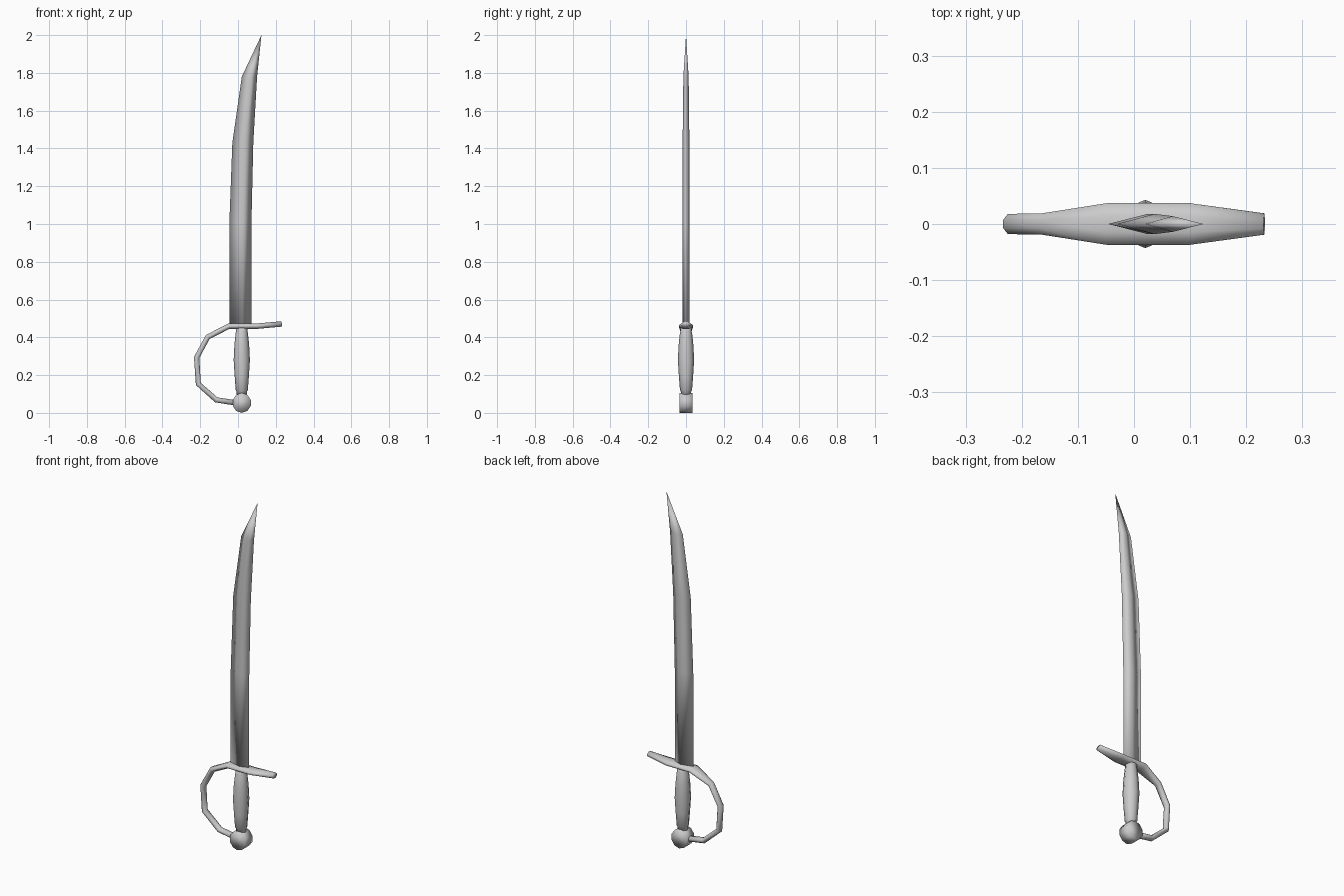
import bpy, bmesh
from math import sin, cos, pi
from mathutils import Vector

if "Cube" in bpy.data.objects:
    bpy.data.objects.remove(bpy.data.objects["Cube"])


def loft(name, rings):
    """Skin a list of equal-length rings; one-point rings become tips."""
    bm = bmesh.new()
    loops = [[bm.verts.new(p) for p in ring] for ring in rings]
    for a, b in zip(loops, loops[1:]):
        n = len(a)
        for i in range(n):
            j = (i + 1) % n
            if len(b) == 1:
                bm.faces.new((a[i], a[j], b[0]))
            else:
                bm.faces.new((a[i], a[j], b[j], b[i]))
    for end in (loops[0], loops[-1]):
        if len(end) > 2:
            bm.faces.new(end)
    bmesh.ops.recalc_face_normals(bm, faces=bm.faces)
    for f in bm.faces:
        f.smooth = True
    mesh = bpy.data.meshes.new(name)
    bm.to_mesh(mesh)
    bm.free()
    obj = bpy.data.objects.new(name, mesh)
    bpy.context.collection.objects.link(obj)
    return obj


def angles(n, offset=0.0):
    return [2 * pi * i / n + offset for i in range(n)]


# Curved blade: z, back edge x, cutting edge x, half thickness
blade = [(0.45, -0.046, 0.071, 0.018), (1.0, -0.046, 0.071, 0.018),
         (1.43, -0.03, 0.081, 0.018), (1.78, 0.02, 0.101, 0.014)]
rings = []
for z, x0, x1, t in blade:
    ridge = x0 + 0.6 * (x1 - x0)
    rings.append([(x0, 0, z), (ridge, -t, z), (x1, 0, z), (ridge, t, z)])
rings.append([(0.124, 0, 2.0)])
loft("blade", rings)

# Swelling grip with a small collar at each end: z, radius
grip = [(0.09, 0.026), (0.115, 0.028), (0.12, 0.032), (0.20, 0.038), (0.28, 0.043),
        (0.36, 0.039), (0.425, 0.032), (0.43, 0.03), (0.455, 0.03)]
loft("grip", [[(0.02 + r * cos(a), r * sin(a), z) for a in angles(8)]
              for z, r in grip])

# Disc pommel
loft("pommel", [[(0.02 + 0.05 * cos(a), y, 0.053 + 0.053 * sin(a))
                 for a in angles(10, pi / 10 * 5)] for y in (-0.034, 0.034)])

# Crossguard and knuckle bow in one sweep: x, z, half width in y
guard = [(0.232, 0.471, 0.019), (0.10, 0.459, 0.037), (-0.048, 0.459, 0.037),
         (-0.16, 0.402, 0.019), (-0.219, 0.293, 0.018), (-0.21, 0.153, 0.018),
         (-0.115, 0.069, 0.018), (0.0, 0.051, 0.018)]
pts = [Vector((x, 0, z)) for x, z, w in guard]
rings = []
for i, p in enumerate(pts):
    tangent = (pts[min(i + 1, len(pts) - 1)] - pts[max(i - 1, 0)]).normalized()
    side = Vector((-tangent.z, 0, tangent.x))
    w = guard[i][2] / cos(pi / 8)
    rings.append([p + side * 0.0155 * sin(a) + Vector((0, w * cos(a), 0))
                  for a in angles(8, pi / 8)])
loft("hand_guard", rings)
